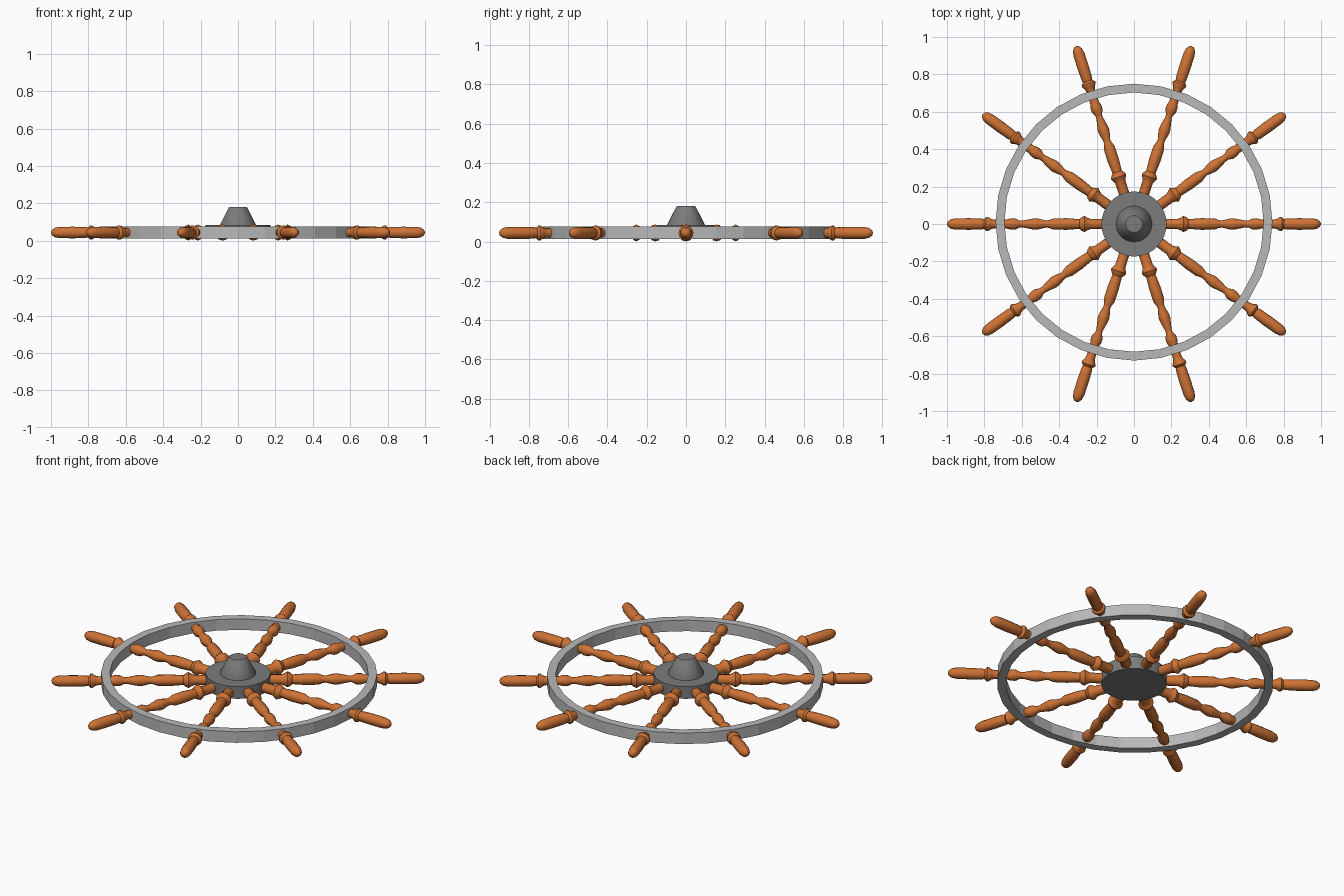
import bpy, math
from mathutils import Matrix

if "Cube" in bpy.data.objects:
    bpy.data.objects.remove(bpy.data.objects["Cube"])

def mat(name, col):
    m = bpy.data.materials.new(name)
    m.diffuse_color = (*col, 1)
    m.use_nodes = True
    m.node_tree.nodes["Principled BSDF"].inputs["Base Color"].default_value = m.diffuse_color
    return m

WOOD = mat("orange_wood", (0.62, 0.17, 0.035))
LIGHT = mat("light_grey", (0.48, 0.48, 0.48))
DARK = mat("dark_grey", (0.20, 0.20, 0.20))
MID = 0.044  # height of the wheel's middle plane

def lathe(name, profile, sides, material, closed=False, smooth=None):
    """Spin (radius, height) points around z."""
    verts, rings = [], []
    for r, z in profile:
        if r < 1e-6:
            rings.append([len(verts)] * sides)
            verts.append((0, 0, z))
        else:
            rings.append(list(range(len(verts), len(verts) + sides)))
            verts += [(r * math.cos(2 * math.pi * i / sides),
                       r * math.sin(2 * math.pi * i / sides), z) for i in range(sides)]
    faces = []
    n = len(rings)
    for k in range(n if closed else n - 1):
        a, b = rings[k], rings[(k + 1) % n]
        for i in range(sides):
            j = (i + 1) % sides
            faces.append(list(dict.fromkeys((a[i], a[j], b[j], b[i]))))
    me = bpy.data.meshes.new(name)
    me.from_pydata(verts, [], faces)
    me.materials.append(material)
    ob = bpy.data.objects.new(name, me)
    bpy.context.collection.objects.link(ob)
    if smooth:
        bpy.ops.object.select_all(action='DESELECT')
        bpy.context.view_layer.objects.active = ob
        ob.select_set(True)
        bpy.ops.object.shade_smooth_by_angle(angle=math.radians(smooth))
    return ob

# outer rim, flat faceted band
rim = lathe("rim", [(0.693, 0.012), (0.74, 0.012), (0.74, 0.077), (0.693, 0.077)],
            32, LIGHT, closed=True)
rim.location.y = 0.01

# hub disc and raised cone cap
lathe("hub_disc", [(0, 0.012), (0.174, 0.012), (0.174, 0.084), (0, 0.084)], 32, DARK, smooth=30)
lathe("hub_cone", [(0, 0.08), (0.096, 0.08), (0.096, 0.086), (0.05, 0.176), (0.045, 0.18), (0, 0.18)],
      32, DARK, smooth=30)

# turned spoke with handle: (radius, distance from centre)
SPOKE = [(0, 0.12), (0.028, 0.12), (0.028, 0.235), (0.034, 0.25), (0.043, 0.265), (0.036, 0.28),
         (0.026, 0.292), (0.031, 0.36), (0.030, 0.43), (0.021, 0.455), (0.019, 0.47),
         (0.030, 0.515), (0.030, 0.535), (0.018, 0.595), (0.018, 0.61), (0.030, 0.635),
         (0.030, 0.66), (0.024, 0.68), (0.024, 0.75), (0.028, 0.765), (0.038, 0.78), (0.038, 0.79),
         (0.026, 0.802), (0.029, 0.815), (0.031, 0.88), (0.030, 0.955), (0.025, 0.98),
         (0.014, 0.995), (0, 1.0)]
spoke = lathe("spoke_1", SPOKE, 12, WOOD, smooth=40)
for i in range(10):
    ob = spoke
    if i:
        ob = spoke.copy()
        ob.name = f"spoke_{i + 1}"
        bpy.context.collection.objects.link(ob)
    ob.matrix_world = (Matrix.Translation((0, 0, MID)) @ Matrix.Rotation(math.radians(36 * i), 4, 'Z')
                       @ Matrix.Rotation(math.radians(90), 4, 'Y'))
